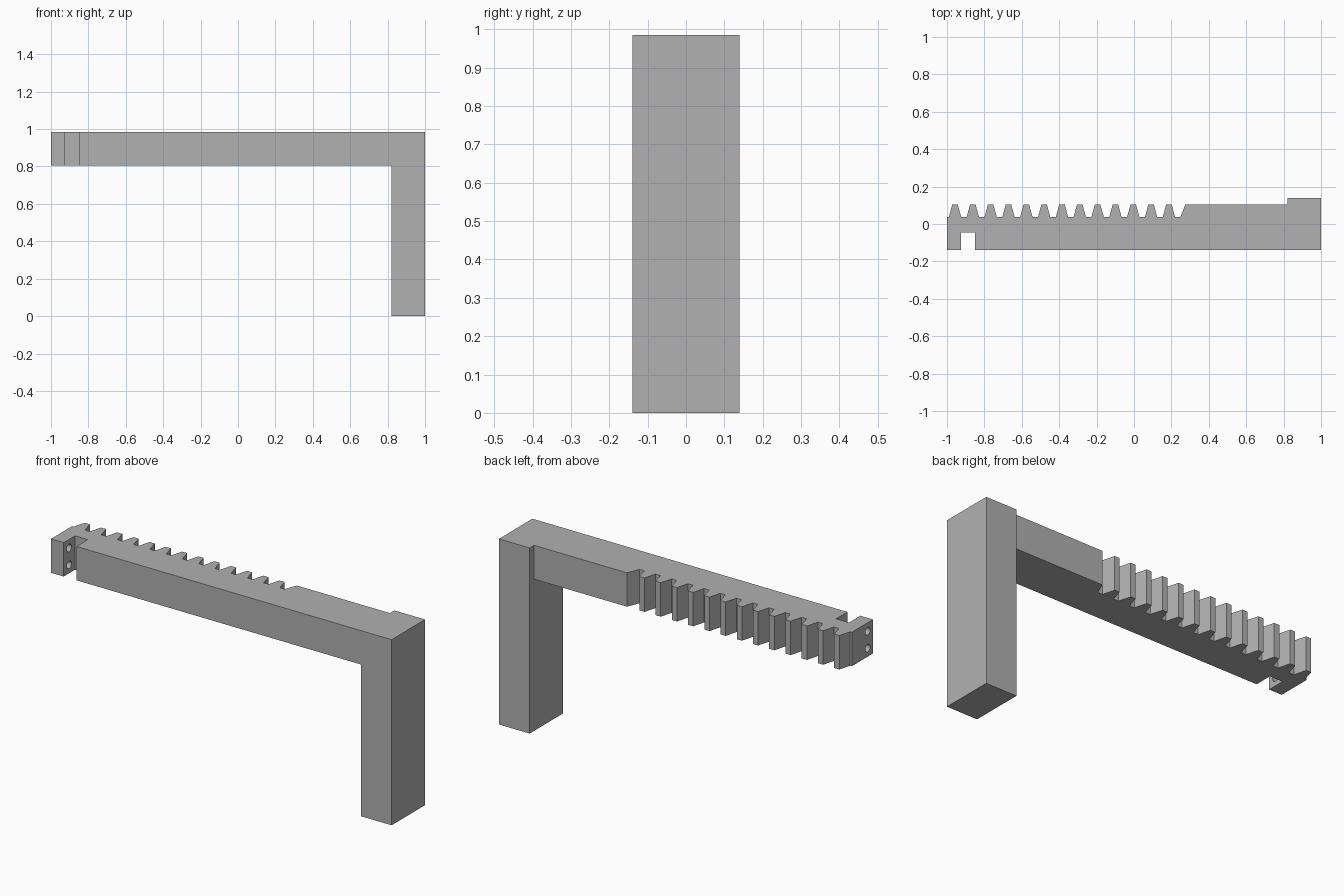
import bpy
import bmesh
from math import pi
from mathutils import Matrix, Vector

cube = bpy.data.objects.get("Cube")
if cube:
    bpy.data.objects.remove(cube, do_unlink=True)

TOP, UNDER = 0.985, 0.805           # bar heights
FRONT, BACK = -0.14, 0.14           # post depth
ROOT, TIP = 0.037, 0.103            # tooth valley and crest
POST_X = 0.82
PITCH, TEETH, FIRST = 0.0953, 13, -0.957

grey = bpy.data.materials.new("plain grey")
grey.use_nodes = True
colour = (0.44, 0.44, 0.44, 1)
grey.diffuse_color = colour
grey.node_tree.nodes["Principled BSDF"].inputs["Base Color"].default_value = colour


def make_object(name, bm):
    bmesh.ops.recalc_face_normals(bm, faces=bm.faces)
    mesh = bpy.data.meshes.new(name)
    bm.to_mesh(mesh)
    bm.free()
    mesh.materials.append(grey)
    obj = bpy.data.objects.new(name, mesh)
    bpy.context.collection.objects.link(obj)
    return obj


def prism(name, outline, low, high):
    """Extrude an xy outline from one height to another."""
    bm = bmesh.new()
    face = bm.faces.new([bm.verts.new((x, y, low)) for x, y in outline])
    ext = bmesh.ops.extrude_face_region(bm, geom=[face])
    verts = [v for v in ext["geom"] if isinstance(v, bmesh.types.BMVert)]
    bmesh.ops.translate(bm, verts=verts, vec=(0, 0, high - low))
    return make_object(name, bm)


def combine(target, other, operation):
    """Apply a boolean and discard the operand."""
    mod = target.modifiers.new(operation.lower(), "BOOLEAN")
    mod.operation, mod.solver, mod.object = operation, "EXACT", other
    bpy.context.view_layer.objects.active = target
    bpy.ops.object.modifier_apply(modifier=mod.name)
    bpy.data.objects.remove(other, do_unlink=True)


# Rack bar outline: front edge with clamp notch, then the wide post head
outline = [(-1, FRONT), (-0.925, FRONT), (-0.925, -0.045), (-0.85, -0.045),
           (-0.85, FRONT), (1, FRONT), (1, BACK), (POST_X, BACK), (POST_X, TIP)]

# Toothed back edge, from the end of the plain section towards the bar tip
end = FIRST + TEETH * PITCH
outline += [(end - 0.008, TIP), (end - 0.034, ROOT)]
for i in reversed(range(TEETH)):
    x = FIRST + i * PITCH
    outline += [(x + 0.033, ROOT), (x + 0.015, TIP),
                (x - 0.015, TIP), (x - 0.033, ROOT)]
outline.append((-1, ROOT))
bar = prism("rack_arm", outline, UNDER, TOP)

# Upright post under the wide head
post = prism("post", [(POST_X, FRONT), (1, FRONT), (1, BACK), (POST_X, BACK)], 0, TOP)
combine(bar, post, "UNION")

# Two screw holes through the end tab
for z in (0.94, 0.85):
    bm = bmesh.new()
    place = Matrix.Translation(Vector((-0.965, -0.095, z))) @ Matrix.Rotation(pi / 2, 4, "Y")
    bmesh.ops.create_cone(bm, cap_ends=True, segments=24, radius1=0.02,
                          radius2=0.02, depth=0.1, matrix=place)
    combine(bar, make_object("hole_cutter", bm), "DIFFERENCE")

# Merge coplanar faces and keep hard edges
bm = bmesh.new()
bm.from_mesh(bar.data)
bmesh.ops.dissolve_limit(bm, angle_limit=0.02, verts=bm.verts, edges=bm.edges)
bm.to_mesh(bar.data)
bm.free()
bar.select_set(True)
bpy.context.view_layer.objects.active = bar
bpy.ops.object.shade_smooth_by_angle(angle=pi / 6)
